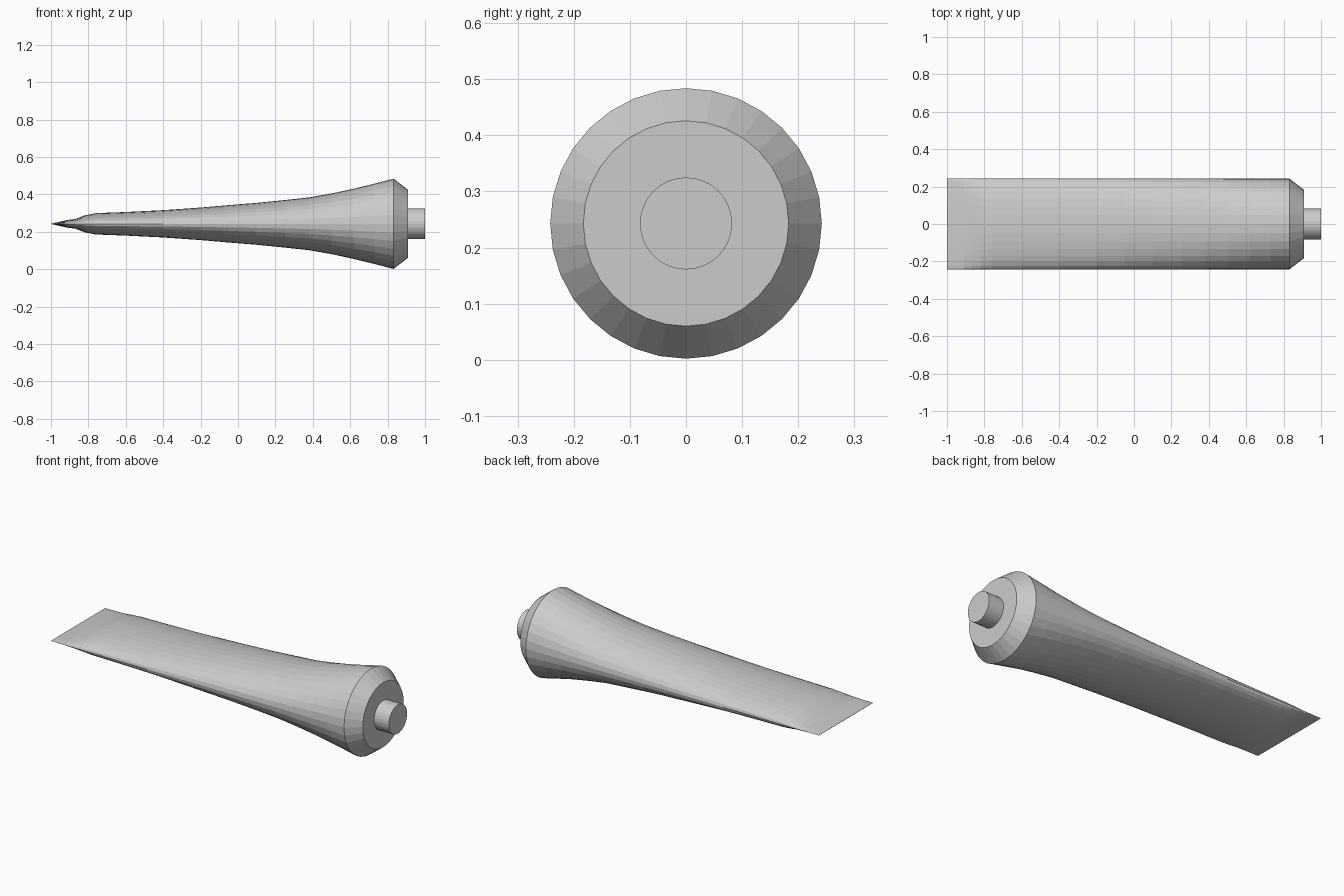
import bpy, bmesh, math

if "Cube" in bpy.data.objects:
    bpy.data.objects.remove(bpy.data.objects["Cube"])

N = 32          # sides around the tube
R = 0.242       # constant half width
ZC = 0.243      # axis height

mat = bpy.data.materials.new("plain grey")
mat.diffuse_color = (0.6, 0.6, 0.6, 1)
mat.use_nodes = True
mat.node_tree.nodes["Principled BSDF"].inputs["Base Color"].default_value = mat.diffuse_color


def loft(name, stations):
    """Skin elliptical rings given as (x, half width, half height)."""
    bm = bmesh.new()
    rings = []
    for x, w, h in stations:
        rings.append([bm.verts.new((x, w * math.cos(2 * math.pi * i / N),
                                    ZC + h * math.sin(2 * math.pi * i / N)))
                      for i in range(N)])
    for a, b in zip(rings, rings[1:]):
        for i in range(N):
            j = (i + 1) % N
            bm.faces.new((a[i], a[j], b[j], b[i]))
    bm.faces.new(rings[0])
    bm.faces.new(rings[-1])
    bmesh.ops.recalc_face_normals(bm, faces=bm.faces)
    me = bpy.data.meshes.new(name)
    bm.to_mesh(me)
    bm.free()
    me.materials.append(mat)
    ob = bpy.data.objects.new(name, me)
    bpy.context.collection.objects.link(ob)
    return ob


# Squeezed tube body: crimped tail flaring to a round shoulder
profile = [(-1, 0.0008), (-0.91, 0.021), (-0.87, 0.026), (-0.82, 0.045),
           (-0.76, 0.057), (-0.6, 0.063), (-0.4, 0.073), (-0.2, 0.087),
           (-0.05, 0.1), (0.1, 0.112), (0.25, 0.127), (0.38, 0.141),
           (0.5, 0.162), (0.62, 0.188), (0.73, 0.215), (0.832, 0.241)]
body = [(x, R, h) for x, h in profile]
loft("tube_body", body + [(0.908, 0.183, 0.183)])

# Nozzle
loft("nozzle", [(0.9, 0.082, 0.082), (1.0, 0.082, 0.082)])
